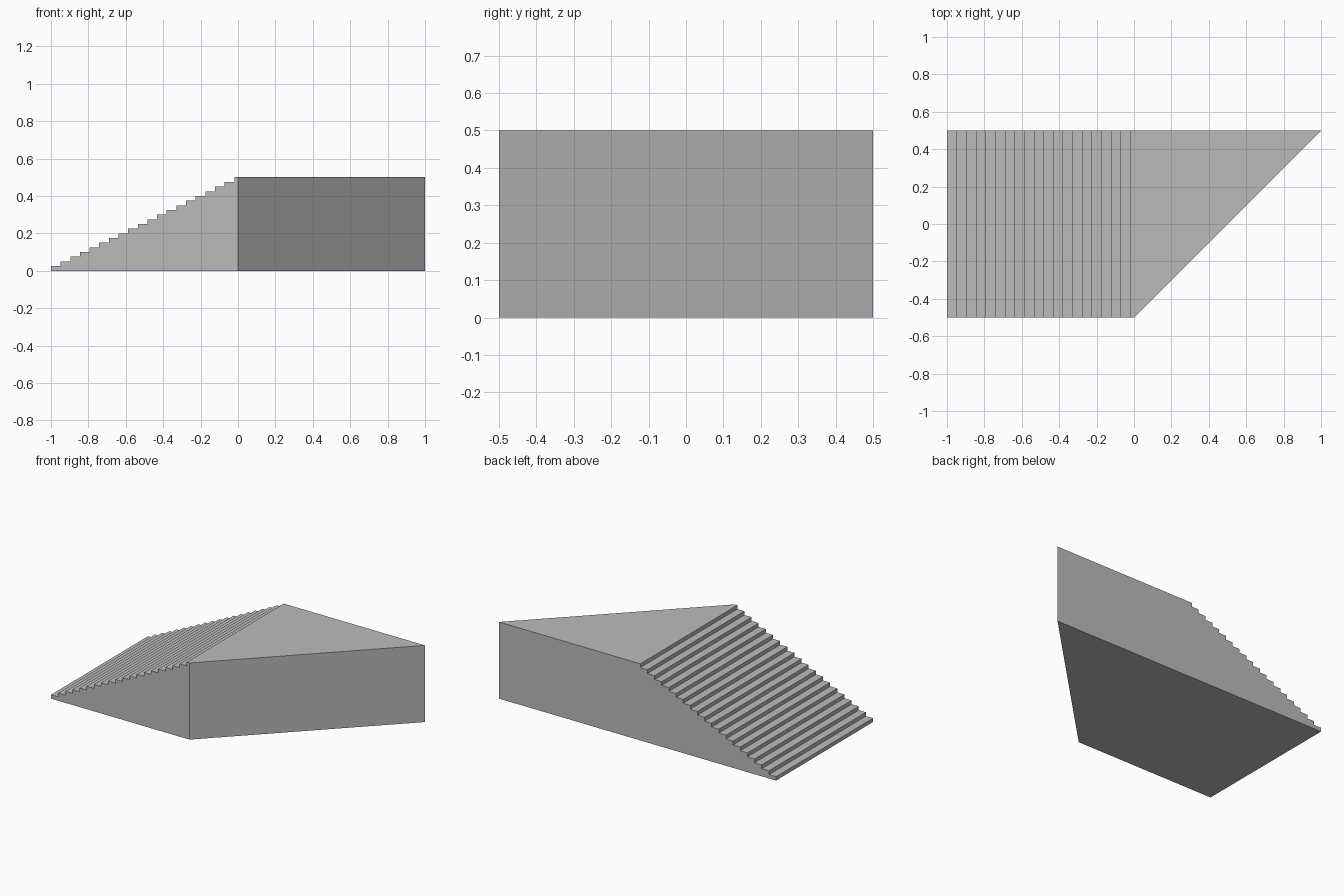
import bpy
import bmesh

cube = bpy.data.objects.get("Cube")
if cube:
    bpy.data.objects.remove(cube, do_unlink=True)

STEPS = 20
HEIGHT = 0.5
LEFT, LAST_RISER = -1.0, -0.02
TREAD = (LAST_RISER - LEFT) / (STEPS - 1)
RISE = HEIGHT / STEPS

# Plain concrete grey
concrete = bpy.data.materials.new("concrete_grey")
concrete.use_nodes = True
grey = (0.5, 0.5, 0.5, 1)
concrete.diffuse_color = grey
concrete.node_tree.nodes["Principled BSDF"].inputs["Base Color"].default_value = grey


def stair_profile(landing_end):
    """Side outline: stepped slope, landing, and end wall."""
    points = [(LEFT, 0)]
    for i in range(STEPS):
        x = LEFT + i * TREAD
        if i:
            points.append((x, i * RISE))
        points.append((x, (i + 1) * RISE))
    return points + [(landing_end, HEIGHT), (landing_end, 0)]


# Solid stair block: the landing is longer at the back, giving a diagonal wall
bm = bmesh.new()
front = [bm.verts.new((x, -0.5, z)) for x, z in stair_profile(0)]
back = [bm.verts.new((x, 0.5, z)) for x, z in stair_profile(1)]
bm.faces.new(front)
bm.faces.new(back)
for i in range(len(front)):
    j = (i + 1) % len(front)
    bm.faces.new((front[i], front[j], back[j], back[i]))
bmesh.ops.recalc_face_normals(bm, faces=bm.faces)

mesh = bpy.data.meshes.new("staircase_with_landing")
bm.to_mesh(mesh)
bm.free()
mesh.materials.append(concrete)
stairs = bpy.data.objects.new("staircase_with_landing", mesh)
bpy.context.collection.objects.link(stairs)
